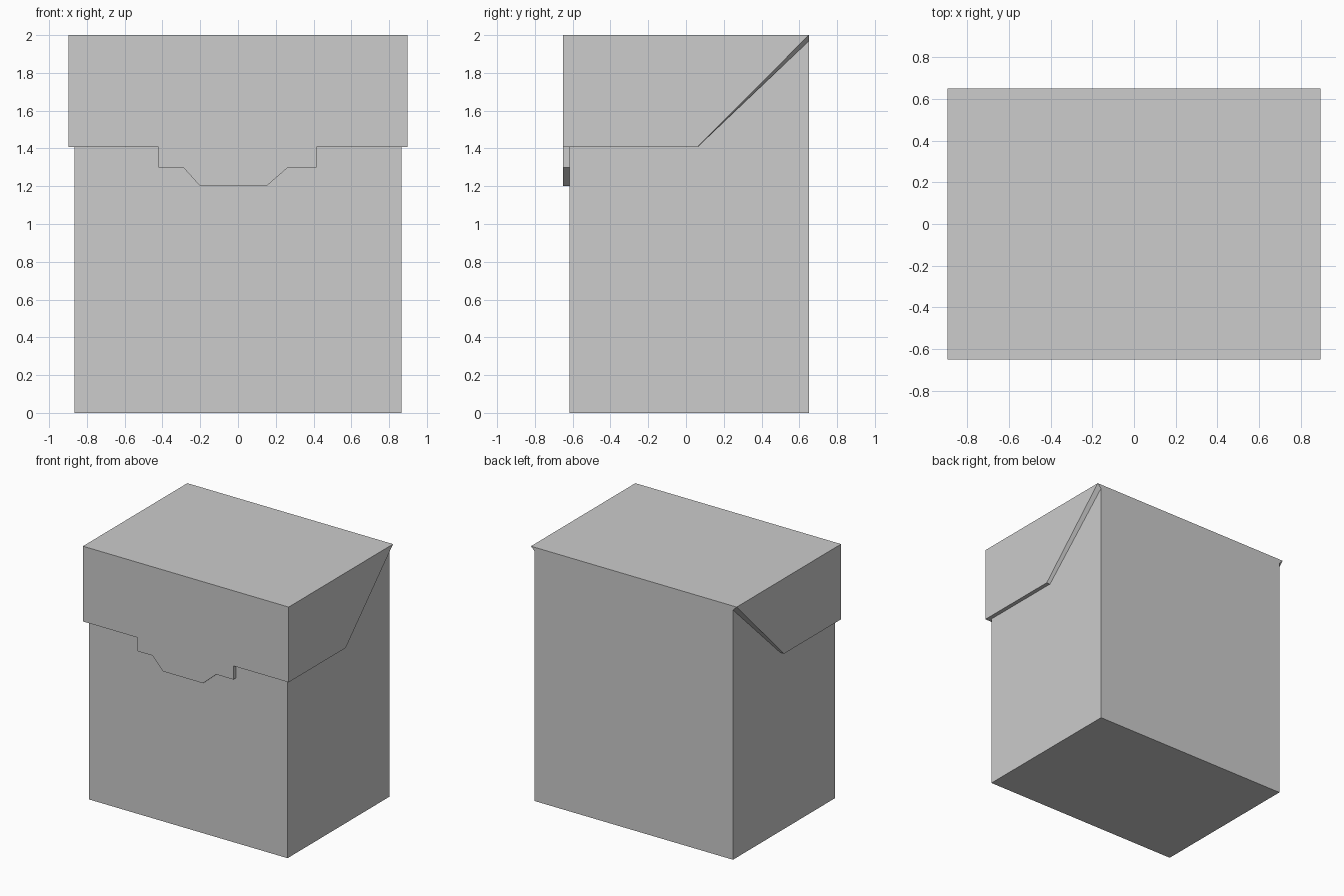
import bpy
import bmesh

cube = bpy.data.objects.get("Cube")
if cube:
    bpy.data.objects.remove(cube, do_unlink=True)

grey = bpy.data.materials.new("plain grey")
grey.use_nodes = True
colour = (0.604, 0.604, 0.604, 1)
grey.diffuse_color = colour
grey.node_tree.nodes["Principled BSDF"].inputs["Base Color"].default_value = colour

HALF_X, HALF_Y = 0.897, 0.65   # outer size of the lid
CARD = 0.032                   # thickness of the lid wall
TOP, RIM, HINGE_Y = 2.0, 1.407, 0.06


def finish(name, bm):
    bmesh.ops.recalc_face_normals(bm, faces=bm.faces)
    mesh = bpy.data.meshes.new(name)
    bm.to_mesh(mesh)
    bm.free()
    mesh.materials.append(grey)
    obj = bpy.data.objects.new(name, mesh)
    bpy.context.collection.objects.link(obj)
    return obj


# Body: plain carton, flush with the lid at the back
bm = bmesh.new()
bmesh.ops.create_cube(bm, size=1)
size = (2 * (HALF_X - CARD), 2 * HALF_Y - CARD, TOP - CARD)
for v in bm.verts:
    v.co.x *= size[0]
    v.co.y = v.co.y * size[1] + CARD / 2
    v.co.z = (v.co.z + 0.5) * size[2]
finish("carton_body", bm)

# Lid: rim path from the back corner, along the front tab, to the other back corner
tab = [(-0.42, RIM), (-0.42, 1.3), (-0.29, 1.3), (-0.2, 1.2),
       (0.15, 1.2), (0.265, 1.3), (0.415, 1.3), (0.415, RIM)]


def rim_path(inset):
    x, y, top = HALF_X - inset, inset - HALF_Y, TOP - inset
    left = [(-x, HALF_Y, top), (-x, HINGE_Y, RIM), (-x, y, RIM)]
    front = [(tx, y, tz) for tx, tz in tab]
    right = [(-px, py, pz) for px, py, pz in reversed(left)]
    return left + front + right


bm = bmesh.new()
outer = [bm.verts.new(p) for p in rim_path(0)]
inner = [bm.verts.new(p) for p in rim_path(CARD)]
corner_l, corner_r = [bm.verts.new((s * HALF_X, -HALF_Y, TOP)) for s in (-1, 1)]

bm.faces.new(outer[:3] + [corner_l])                     # side walls
bm.faces.new(outer[-3:] + [corner_r])
bm.faces.new(outer[2:-2] + [corner_r, corner_l])         # front wall with tab
bm.faces.new([corner_l, corner_r, outer[-1], outer[0]])  # top
bm.faces.new([outer[0], outer[-1], inner[-1], inner[0]])  # back strip
for i in range(len(outer) - 1):                          # card edge
    bm.faces.new([outer[i], outer[i + 1], inner[i + 1], inner[i]])
finish("flip_lid", bm)
